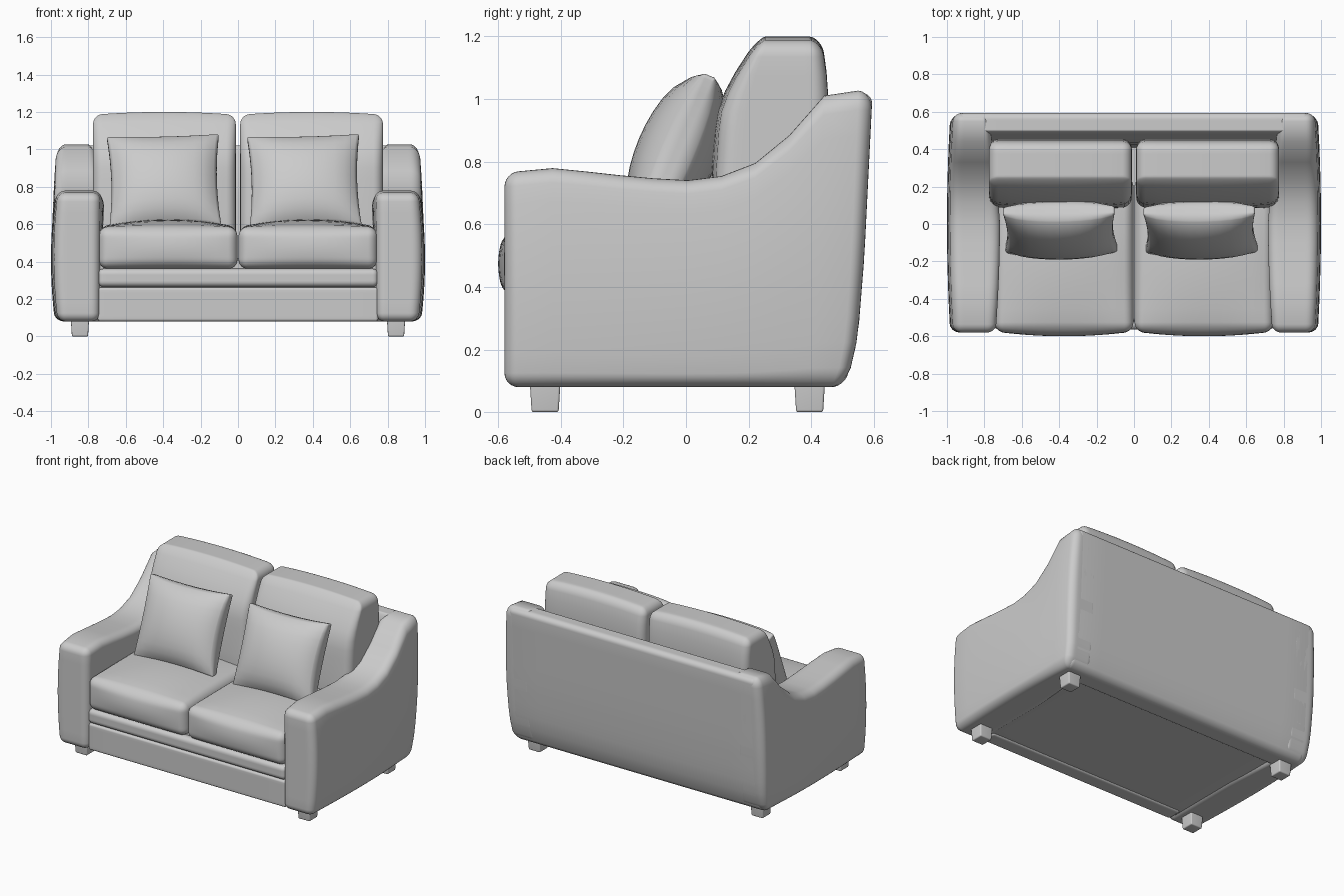
import bpy, bmesh, math
from mathutils import Vector, Matrix

cube = bpy.data.objects.get("Cube")
if cube:
    bpy.data.objects.remove(cube, do_unlink=True)

# Single upholstery colour
fabric = bpy.data.materials.new("light_grey_fabric")
fabric.use_nodes = True
GREY = (0.6, 0.6, 0.6, 1)
fabric.diffuse_color = GREY
fabric.node_tree.nodes["Principled BSDF"].inputs["Base Color"].default_value = GREY

ARC = 3  # segments in each rounded corner


def soft_box(name, lo, hi, radius, shape=None, side=1, n=16):
    """Rounded box from lo to hi; shape(p, u) deforms it, u runs -1..1; side=-1 mirrors."""
    lo, hi = Vector(lo), Vector(hi)
    mid, half = (lo + hi) / 2, (hi - lo) / 2
    bm = bmesh.new()
    bmesh.ops.create_cube(bm, size=2)
    bmesh.ops.subdivide_edges(bm, edges=bm.edges[:], cuts=n - 1, use_grid_fill=True)
    for v in bm.verts:
        inner, off = Vector(), Vector()
        for a in range(3):
            k = round((v.co[a] + 1) / 2 * n)
            t = min(max((k - ARC) / (n - 2 * ARC), 0), 1)
            inner[a] = lo[a] + radius + t * (2 * half[a] - 2 * radius)
            if k < ARC:
                off[a] = -math.tan(math.pi / 4 * (1 - k / ARC))
            elif k > n - ARC:
                off[a] = math.tan(math.pi / 4 * (1 - (n - k) / ARC))
        p = inner + off.normalized() * radius
        u = Vector([(p[a] - mid[a]) / half[a] for a in range(3)])
        if shape:
            p = shape(p, u)
        v.co = (p.x * side, p.y, p.z)
    bmesh.ops.recalc_face_normals(bm, faces=bm.faces[:])
    for f in bm.faces:
        f.smooth = True
    mesh = bpy.data.meshes.new(name)
    bm.to_mesh(mesh)
    bm.free()
    mesh.materials.append(fabric)
    ob = bpy.data.objects.new(name, mesh)
    bpy.context.collection.objects.link(ob)
    return ob


def curve(points, x):
    """Smoothly eased interpolation through sorted points."""
    if x <= points[0][0]:
        return points[0][1]
    for (x0, y0), (x1, y1) in zip(points, points[1:]):
        if x <= x1:
            return y0 + (y1 - y0) * (x - x0) / (x1 - x0)
    return points[-1][1]


# Arm top line (y, z) and rear outline (z, y)
ARM_TOP = [(-0.58, 0.765), (-0.42, 0.78), (-0.15, 0.75), (0, 0.74), (0.1, 0.75), (0.18, 0.77),
           (0.25, 0.81), (0.35, 0.9), (0.44, 1.01), (0.48, 1.03), (0.6, 1.025)]
REAR = [(0.08, 0.5), (0.15, 0.53), (0.25, 0.55), (0.5, 0.57), (1.0, 0.595)]


def arm_shape(p, u):
    w = (u.y + 1) / 2
    h = (u.z + 1) / 2
    z = 0.08 + h * (curve(ARM_TOP, p.y) - 0.08)
    y = p.y + (curve(REAR, z) - 0.595) * w ** 3
    x = p.x
    if u.x > 0:
        x += 0.035 * u.x * (1 - 0.5 * u.y ** 2 - 0.6 * u.z ** 2)
    else:
        x += u.x * (0.025 * (1 - u.y ** 2) * h - 0.04 * max(u.y, 0))
    return Vector((x, y, z))


def back_shape(p, u):
    lean = 0.05 * max(0, (p.z - 0.8) / 0.22) * max(-u.y, 0)
    return Vector((p.x, p.y + curve(REAR, p.z) - 0.595 + lean, p.z))


def seat_shape(p, u):
    dome = (1 - u.x ** 2) * (1 - u.y ** 2)
    p.z += 0.04 * dome * max(u.z, 0)
    p.y -= 0.025 * (1 - u.x ** 2) * (1 - u.z ** 2) * max(-u.y, 0)
    return p


def back_cushion_shape(p, u):
    rise = max(0, (p.z - 0.93) / 0.26)
    p.y += 0.04 * max(0, (p.z - 0.6) / 0.6)
    p.y += 0.11 * rise ** 1.5 * max(-u.y, 0) - 0.04 * rise ** 2 * max(u.y, 0)
    p.y -= 0.02 * (1 - u.x ** 2) * (1 - u.z ** 2) * max(-u.y, 0)
    p.z += 0.015 * (1 - u.x ** 2) * max(u.z, 0)
    return p


def pillow_shape(p, u):
    a, b = 1 - min(u.x ** 2, 1), 1 - min(u.z ** 2, 1)
    p.y = u.y * (0.015 + 0.115 * (a * b) ** 0.45)
    p.x *= 1 - 0.06 * b
    p.z *= 1 - 0.05 * a
    return p


def foot_shape(p, u):
    taper = 0.86 + 0.14 * (u.z + 1) / 2
    cx, cy = p.x - 0.05 * u.x, p.y - 0.05 * u.y
    return Vector((cx + 0.05 * u.x * taper, cy + 0.05 * u.y * taper, p.z))


# Frame: body, back and front rails
soft_box("base_body", (-0.78, -0.52, 0.09), (0.78, 0.49, 0.42), 0.02)
soft_box("backrest_frame", (-0.94, 0.44, 0.08), (0.94, 0.595, 1.02), 0.035, back_shape)
soft_box("lower_front_panel", (-0.75, -0.555, 0.08), (0.75, -0.45, 0.262), 0.015)
soft_box("upper_front_rail", (-0.75, -0.565, 0.265), (0.75, -0.45, 0.362), 0.03)

for side, label in ((1, "left"), (-1, "right")):
    soft_box(label + "_arm", (0.74, -0.58, 0.08), (0.965, 0.595, 0.77), 0.045, arm_shape, side)
    soft_box(label + "_seat_cushion", (0.003, -0.575, 0.362), (0.745, 0.25, 0.585), 0.05,
             seat_shape, side)
    soft_box(label + "_back_cushion", (0.012, 0.09, 0.5), (0.775, 0.43, 1.185), 0.05,
             back_cushion_shape, side)
    # Tapered feet
    for y, end in ((-0.45, "front"), (0.395, "back")):
        soft_box(f"{label}_{end}_foot", (0.795, y - 0.05, 0), (0.895, y + 0.05, 0.11), 0.008,
                 foot_shape, side, 7)

# Scatter pillows leaning on the back cushions
for label, x, roll in (("left", 0.355, -1.5), ("right", -0.395, -1.5)):
    pillow = soft_box(label + "_pillow", (-0.3, -0.1, -0.265), (0.3, 0.1, 0.265), 0.015,
                      pillow_shape)
    pillow.data.transform(Matrix.Translation((x, -0.03, 0.825))
                          @ Matrix.Rotation(math.radians(-23), 4, "X")
                          @ Matrix.Rotation(math.radians(roll), 4, "Y"))
